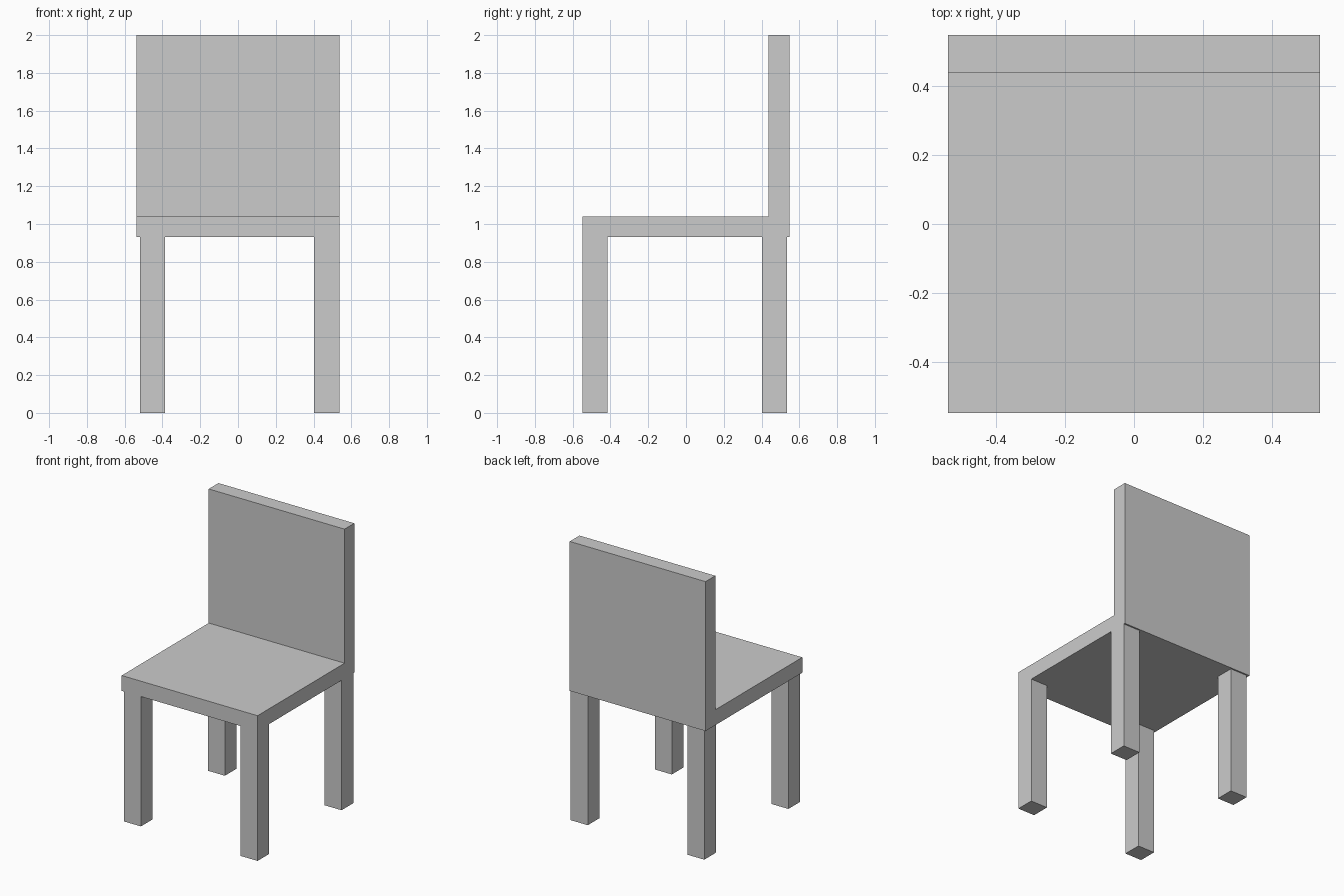
import bpy, bmesh

if "Cube" in bpy.data.objects:
    bpy.data.objects.remove(bpy.data.objects["Cube"])

HALF_W = 0.538
SEAT_Z = 0.93


def extrude_profile(name, points, offset):
    """Extrude a closed planar polygon along offset into a solid."""
    bm = bmesh.new()
    face = bm.faces.new([bm.verts.new(p) for p in points])
    result = bmesh.ops.extrude_face_region(bm, geom=[face], use_keep_orig=True)
    moved = [v for v in result["geom"] if isinstance(v, bmesh.types.BMVert)]
    bmesh.ops.translate(bm, verts=moved, vec=offset)
    bmesh.ops.recalc_face_normals(bm, faces=bm.faces)
    mesh = bpy.data.meshes.new(name)
    bm.to_mesh(mesh)
    bm.free()
    obj = bpy.data.objects.new(name, mesh)
    bpy.context.collection.objects.link(obj)
    return obj


# Seat and backrest: one L-shaped side profile
side = [(-0.547, SEAT_Z), (0.547, SEAT_Z), (0.547, 2.0),
        (0.437, 2.0), (0.437, 1.04), (-0.547, 1.04)]
extrude_profile("seat_and_backrest",
                [(-HALF_W, y, z) for y, z in side], (2 * HALF_W, 0, 0))

# Legs: flush with the seat at the front and right, inset at the back and left
leg_x = {"left": (-0.52, -0.386), "right": (0.403, HALF_W)}
leg_y = {"front": (-0.547, -0.415), "back": (0.403, 0.536)}
for row, (y0, y1) in leg_y.items():
    for col, (x0, x1) in leg_x.items():
        foot = [(x0, y0, 0), (x1, y0, 0), (x1, y1, 0), (x0, y1, 0)]
        extrude_profile(f"{row}_{col}_leg", foot, (0, 0, SEAT_Z))
